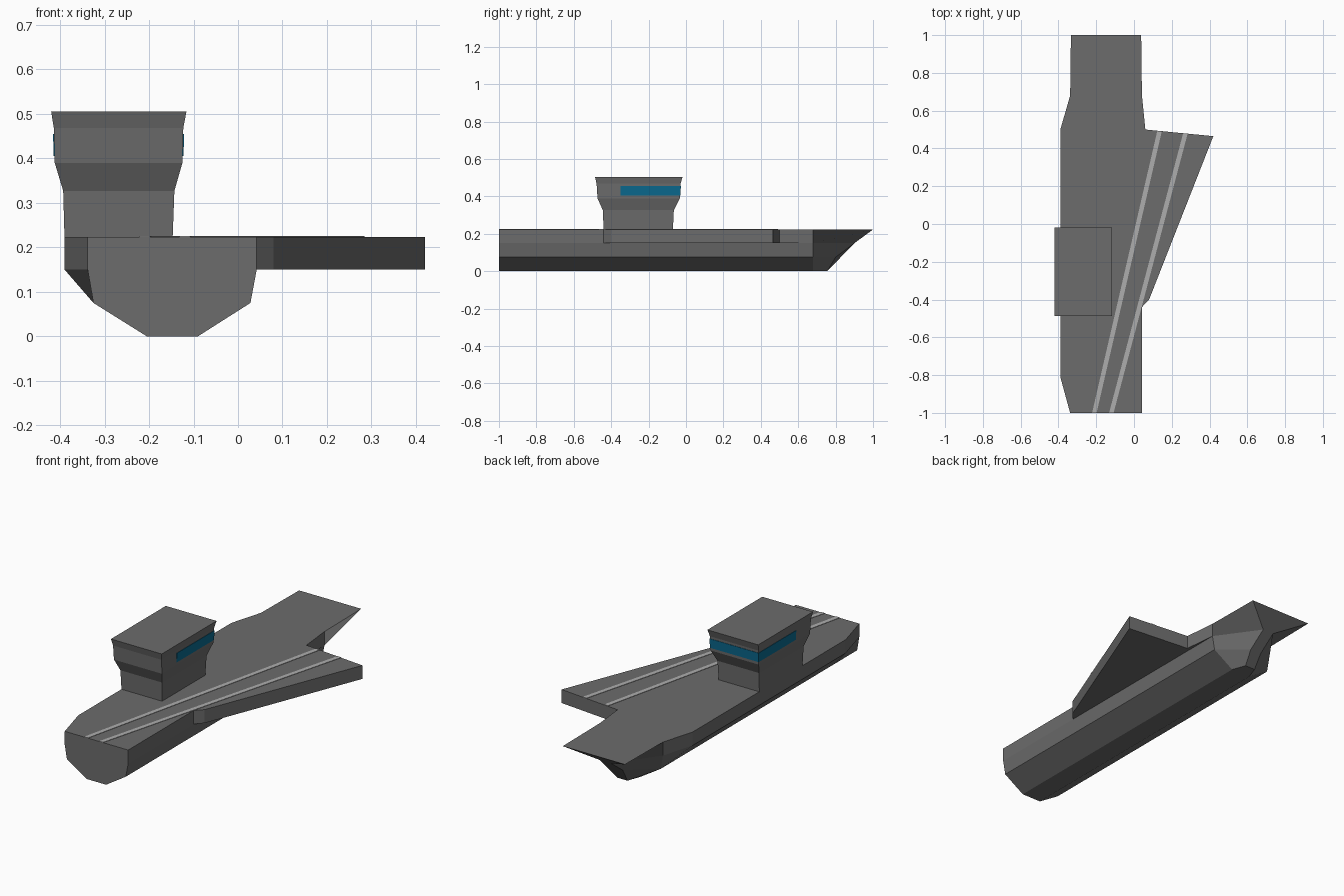
import bpy, bmesh

if "Cube" in bpy.data.objects:
    bpy.data.objects.remove(bpy.data.objects["Cube"])


def material(name, rgb):
    m = bpy.data.materials.new(name)
    m.diffuse_color = (*rgb, 1)
    m.use_nodes = True
    m.node_tree.nodes["Principled BSDF"].inputs["Base Color"].default_value = m.diffuse_color
    return m


GREY = material("dark_grey", (0.15, 0.15, 0.15))
PALE = material("pale_grey", (0.42, 0.42, 0.42))
BLUE = material("window_blue", (0.003, 0.14, 0.27))


def loft(name, rings, mat):
    """Skin a list of equal-length closed rings and cap both ends."""
    bm = bmesh.new()
    rows = [[bm.verts.new(p) for p in ring] for ring in rings]
    n = len(rows[0])
    for a, b in zip(rows, rows[1:]):
        for i in range(n):
            j = (i + 1) % n
            bm.faces.new((a[i], a[j], b[j], b[i]))
    bm.faces.new(rows[0])
    bm.faces.new(rows[-1])
    bmesh.ops.recalc_face_normals(bm, faces=bm.faces)
    me = bpy.data.meshes.new(name)
    bm.to_mesh(me)
    bm.free()
    ob = bpy.data.objects.new(name, me)
    bpy.context.collection.objects.link(ob)
    me.materials.append(mat)
    return ob


def prism(name, outline, z0, z1, mat):
    return loft(name, [[(x, y, z) for x, y in outline] for z in (z0, z1)], mat)


def rect(x0, x1, y0, y1, z):
    return [(x0, y0, z), (x1, y0, z), (x1, y1, z), (x0, y1, z)]


DECK, SHELF = 0.223, 0.15
MID = -0.148


# Hull: faceted sections, port side widened amidships, narrow raked stem
def section(y, port):
    right = [(0.028, 0.075), (0.042, SHELF), (0.042, DECK)]
    left = [(port, DECK), (port, SHELF), (-0.325, 0.075)]
    return [(x, y, z) for x, z in [(-0.205, 0), (-0.09, 0)] + right + left]


stem = [(0.755, 0, 0.03), (0.80, 0.075, 0.033), (0.90, SHELF, 0.033), (1.0, DECK, 0.186)]
bow = [(MID - 0.03, 0.755, 0)] + [(MID + w, y, z) for y, z, w in stem]
bow += [(MID - w, y, z) for y, z, w in reversed(stem[1:])]
loft("hull", [section(-1, -0.338), section(-0.81, -0.39), section(0.5, -0.39),
              section(0.68, -0.338), bow], GREY)

# Angled flight deck overhanging the right side
prism("angled_deck", [(0.03, 0.68), (0.042, 0.68), (0.06, 0.5), (0.42, 0.465),
                      (0.08, -0.40), (0.042, -0.44), (0.03, -0.44)], SHELF, DECK, GREY)

# Runway stripes
for side, x0, x1, y1 in (("left", -0.21, 0.135, 0.492), ("right", -0.12, 0.272, 0.48)):
    w = 0.012
    prism(f"runway_stripe_{side}", [(x0 - w, -1), (x0 + w, -1), (x1 + w, y1 - 0.002), (x1 - w, y1)],
          DECK - 0.002, DECK + 0.002, PALE)

# Control tower flaring towards the roof
tower = [(-0.390, -0.147, -0.440, -0.070, DECK - 0.003),
         (-0.393, -0.143, -0.445, -0.065, 0.327),
         (-0.412, -0.125, -0.473, -0.033, 0.390),
         (-0.414, -0.123, -0.478, -0.029, 0.468),
         (-0.420, -0.116, -0.487, -0.018, 0.505)]
loft("control_tower", [rect(*r) for r in tower], GREY)

# Window band wrapping the forward part of the tower
loft("window_band", [rect(-0.4145, -0.1225, -0.35, -0.030, 0.405),
                     rect(-0.4158, -0.1212, -0.35, -0.0275, 0.455)], BLUE)
